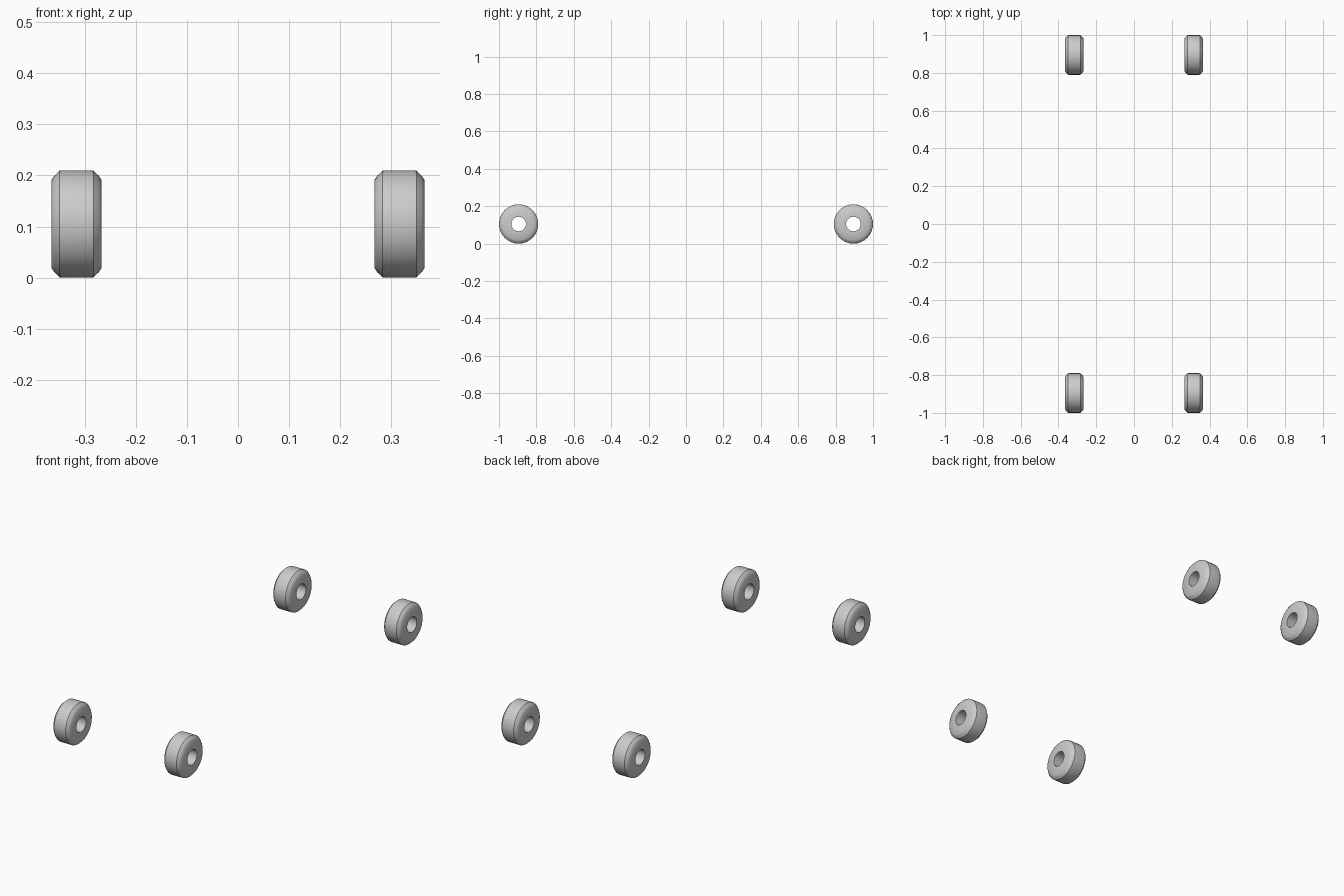
import bpy, bmesh
from math import cos, sin, tau

if "Cube" in bpy.data.objects:
    bpy.data.objects.remove(bpy.data.objects["Cube"])

# Closed wheel cross-section: (offset along axle, radius)
R, W = 0.105, 0.049
half = [(W, 0.039), (W, 0.086), (W - 0.006, 0.095), (W - 0.016, R - 0.0005), (W - 0.02, R)]
profile = half + [(-x, r) for x, r in reversed(half)]
SIDES = 32


def make_wheel(name, cx, cy):
    bm = bmesh.new()
    rings = []
    for i in range(SIDES):
        a = tau * i / SIDES
        rings.append([bm.verts.new((x, r * cos(a), r * sin(a))) for x, r in profile])
    n = len(profile)
    for i in range(SIDES):
        p, q = rings[i], rings[(i + 1) % SIDES]
        for j in range(n):
            k = (j + 1) % n
            bm.faces.new((p[j], p[k], q[k], q[j]))
    bmesh.ops.recalc_face_normals(bm, faces=bm.faces)
    mesh = bpy.data.meshes.new(name)
    bm.to_mesh(mesh)
    bm.free()
    wheel = bpy.data.objects.new(name, mesh)
    wheel.location = (cx, cy, R)
    bpy.context.collection.objects.link(wheel)
    bpy.ops.object.select_all(action='DESELECT')
    wheel.select_set(True)
    bpy.context.view_layer.objects.active = wheel
    bpy.ops.object.shade_smooth_by_angle(angle=0.6)


# Four tyres at the corners
for end, sy in (("front", -1), ("rear", 1)):
    for side, sx in (("left", -1), ("right", 1)):
        make_wheel(f"{end}_{side}_wheel", sx * 0.316, sy * 0.895)
